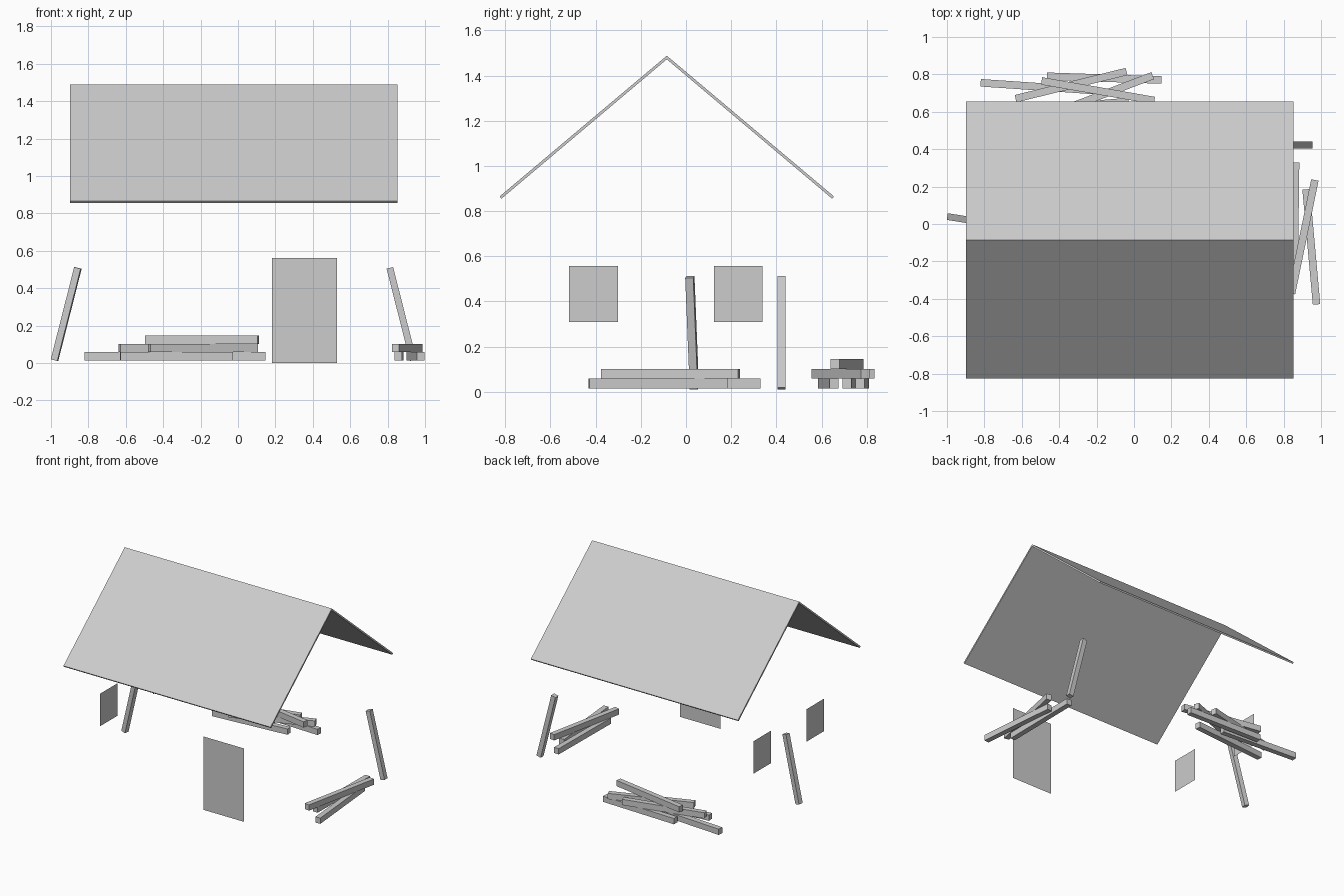
import bpy, bmesh, math
from mathutils import Vector, Matrix

if "Cube" in bpy.data.objects:
    bpy.data.objects.remove(bpy.data.objects["Cube"])

GREY = (0.604, 0.604, 0.604, 1)
grey = bpy.data.materials.new("light_grey")
grey.use_nodes = True
grey.diffuse_color = GREY
grey.node_tree.nodes["Principled BSDF"].inputs["Base Color"].default_value = GREY


def add_object(name, bm):
    mesh = bpy.data.meshes.new(name)
    bm.to_mesh(mesh)
    bm.free()
    mesh.materials.append(grey)
    obj = bpy.data.objects.new(name, mesh)
    bpy.context.collection.objects.link(obj)


def beam(name, start, end, width=0.04, height=0.044):
    """Square timber running between two points."""
    a, b = Vector(start), Vector(end)
    along = (b - a).normalized()
    side = Vector((0, 0, 1)).cross(along).normalized()
    up = along.cross(side)
    turn = Matrix((along, side, up)).transposed().to_4x4()
    size = Matrix.Diagonal(((b - a).length, width, height, 1))
    bm = bmesh.new()
    bmesh.ops.create_cube(bm, size=1, matrix=Matrix.Translation((a + b) / 2) @ turn @ size)
    add_object(name, bm)


def panel(name, corner, across, height):
    """Single upright sheet."""
    c, w, h = Vector(corner), Vector(across), Vector((0, 0, height))
    bm = bmesh.new()
    bm.faces.new([bm.verts.new(p) for p in (c, c + w, c + w + h, c + h)])
    add_object(name, bm)


# Gabled roof: thin chevron profile extruded along x
profile = [(-0.825, 0.865), (-0.085, 1.488), (0.655, 0.865),
           (0.647, 0.855), (-0.085, 1.472), (-0.817, 0.855)]
left, right = -0.897, 0.852
bm = bmesh.new()
ends = [[bm.verts.new((x, y, z)) for y, z in profile] for x in (left, right)]
for i in range(6):
    j = (i + 1) % 6
    bm.faces.new((ends[0][i], ends[0][j], ends[1][j], ends[1][i]))
for row in ends:
    bm.faces.new((row[0], row[1], row[4], row[5]))
    bm.faces.new((row[1], row[2], row[3], row[4]))
bmesh.ops.recalc_face_normals(bm, faces=bm.faces)
add_object("roof", bm)

# Door and two windows
panel("door", (0.183, -0.68, 0), (0.345, 0, 0), 0.56)
for name, y in (("front_window", -0.517), ("back_window", 0.123)):
    panel(name, (-0.805, y, 0.31), (0, 0.215, 0), 0.248)

# Leaning posts
beam("right_post", (-0.981, 0.037, 0.015), (-0.856, 0.017, 0.508), 0.036, 0.036)
beam("left_post", (0.937, 0.423, 0.015), (0.812, 0.423, 0.508), 0.036, 0.036)

# Timber piles: (layer, start, end)
side_pile = [
    (0, (0.92, 0.185), (0.976, -0.43)),
    (0, (0.864, 0.33), (0.856, -0.29)),
    (1, (0.967, 0.235), (0.842, -0.372)),
]
back_pile = [
    (0, (-0.82, 0.755), (-0.2, 0.713)),
    (0, (-0.465, 0.79), (0.147, 0.77)),
    (0, (-0.63, 0.605), (-0.028, 0.655)),
    (1, (-0.633, 0.67), (-0.04, 0.815)),
    (1, (-0.475, 0.575), (0.1, 0.793)),
    (2, (-0.494, 0.765), (0.109, 0.66)),
]
for pile_name, pile in (("side_pile_beam", side_pile), ("back_pile_beam", back_pile)):
    for n, (layer, a, b) in enumerate(pile, 1):
        z = 0.036 + 0.044 * layer
        beam(f"{pile_name}_{n}", (*a, z), (*b, z))
